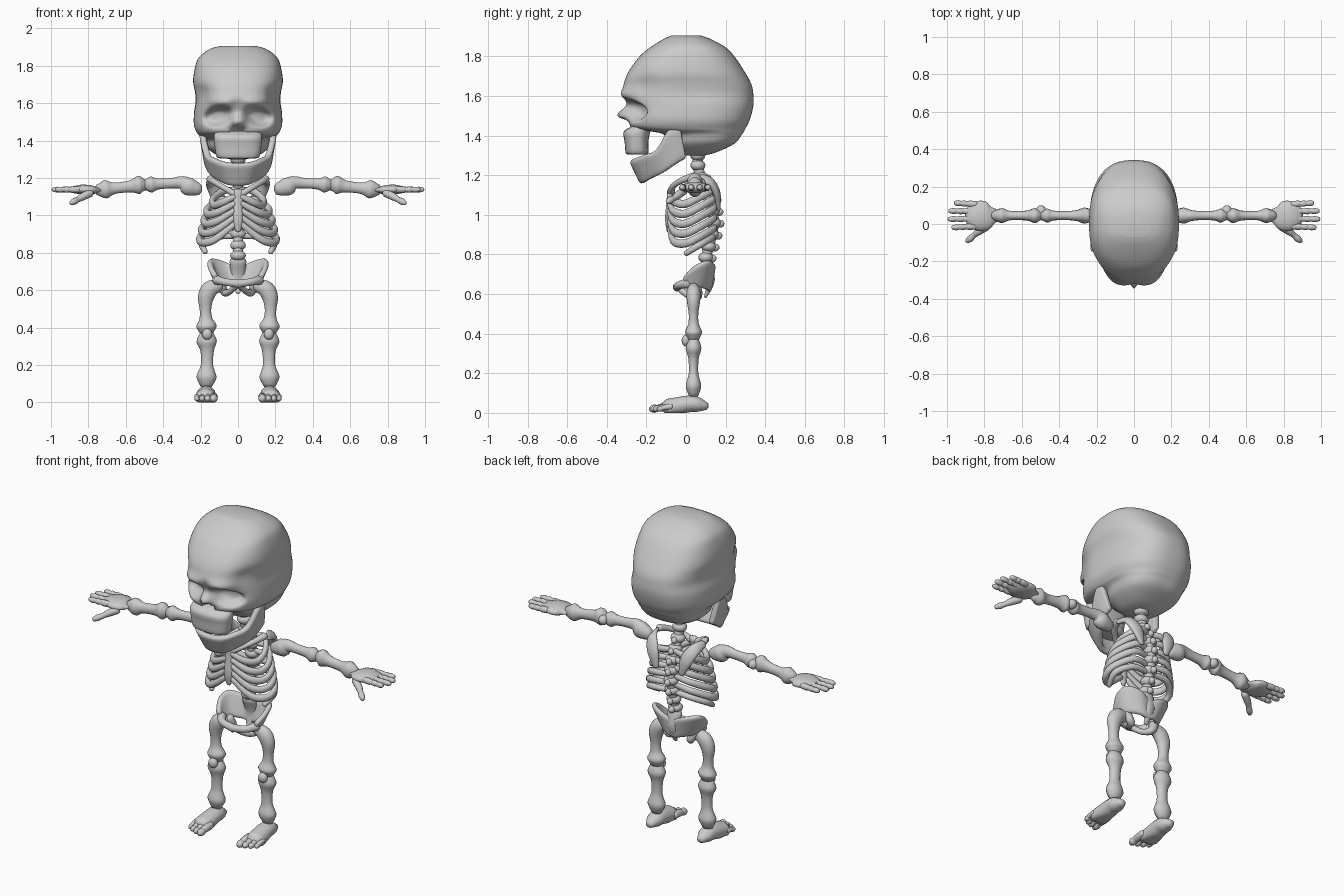
import bpy, bmesh, math
from mathutils import Vector

bone_mat = bpy.data.materials.new("bone grey")
bone_mat.diffuse_color = (0.6, 0.6, 0.6, 1)


def spline(rows, k):
    """Catmull-Rom resampling of equal-length tuples."""
    out = []
    n = len(rows)
    for i in range(n - 1):
        p = [rows[max(0, min(n - 1, i + d))] for d in (-1, 0, 1, 2)]
        for j in range(k):
            t = j / k
            out.append([0.5 * (2 * b + (c - a) * t + (2 * a - 5 * b + 4 * c - d) * t * t
                               + (3 * b - a - 3 * c + d) * t ** 3) for a, b, c, d in zip(*p)])
    out.append(list(rows[-1]))
    return out


def finish(name, bm, mirror=False):
    bmesh.ops.recalc_face_normals(bm, faces=bm.faces)
    for f in bm.faces:
        f.smooth = True
    me = bpy.data.meshes.new(name)
    bm.to_mesh(me)
    bm.free()
    me.materials.append(bone_mat)
    ob = bpy.data.objects.new(name, me)
    bpy.context.collection.objects.link(ob)
    if mirror:
        m = ob.modifiers.new("mirror", 'MIRROR')
        m.use_mirror_merge = False
    return ob


def skin(bm, rings, a=None, b=None):
    """Bridge rings of points and close the ends with points a and b."""
    vs = [[bm.verts.new(p) for p in r] for r in rings]
    n = len(vs[0])
    for r, s in zip(vs, vs[1:]):
        for i in range(n):
            bm.faces.new((r[i], r[(i + 1) % n], s[(i + 1) % n], s[i]))
    for r, tip in ((vs[0], a), (vs[-1], b)):
        c = bm.verts.new(tip)
        for i in range(n):
            bm.faces.new((r[i], r[(i + 1) % n], c))


def tube(name, pts, mirror=True, wide=1.0, tall=1.0, k=4, seg=14, floor=None):
    """Bone swept through (x, y, z, radius) points with rounded ends."""
    rows = spline(pts, k)
    P = [Vector(r[:3]) for r in rows]
    R = [max(r[3], 0.004) for r in rows]
    d = (P[-1] - P[0]).normalized()
    ref = Vector((0, 1, 0)) if abs(d.z) > 0.6 else Vector((0, 0, 1))
    t0, t1 = (P[0] - P[1]).normalized(), (P[-1] - P[-2]).normalized()
    a, b = P[0] + t0 * R[0] * 0.7, P[-1] + t1 * R[-1] * 0.7
    P = [P[0] + t0 * R[0] * 0.5] + P + [P[-1] + t1 * R[-1] * 0.5]
    R = [R[0] * 0.72] + R + [R[-1] * 0.72]
    rings = []
    for i, p in enumerate(P):
        t = (P[min(i + 1, len(P) - 1)] - P[max(i - 1, 0)]).normalized()
        s = t.cross(ref).normalized()
        n = s.cross(t)
        rings.append([p + R[i] * (s * wide * math.cos(q) + n * tall * math.sin(q))
                      for q in (2 * math.pi * j / seg for j in range(seg))])
    bm = bmesh.new()
    skin(bm, rings, a, b)
    if floor is not None:
        for v in bm.verts:
            v.co.z = max(v.co.z, floor)
    return finish(name, bm, mirror)


def ball(name, c, r, mirror=False):
    bm = bmesh.new()
    bmesh.ops.create_uvsphere(bm, u_segments=14, v_segments=10, radius=1)
    for v in bm.verts:
        v.co = Vector(c) + Vector(v.co[i] * r[i] for i in range(3))
    return finish(name, bm, mirror)


def wall(name, half, thick):
    """Curved symmetric plate from stations (x, y, top z, foot x, foot y, foot z)."""
    other = [(-s[0], s[1], s[2], -s[3], s[4], s[5]) for s in reversed(half[1:])]
    bm = bmesh.new()
    grid = []
    for s in spline(other + list(half), 4):
        top, foot = Vector(s[:3]), Vector(s[3:])
        grid.append([bm.verts.new(top.lerp(foot, j / 5)) for j in range(6)])
    for g, h in zip(grid, grid[1:]):
        for j in range(5):
            bm.faces.new((g[j], h[j], h[j + 1], g[j + 1]))
    ob = finish(name, bm)
    m = ob.modifiers.new("thickness", 'SOLIDIFY')
    m.thickness, m.offset = thick, 0
    ob.modifiers.new("round", 'SUBSURF').levels = 1
    return ob


def loft(name, table, power, shape=None, seg=96, k=6):
    """Stack of rounded horizontal sections (z, front y, back y, half width)."""
    rings = []
    for z, f, b, w in spline(table, k):
        ring = []
        for j in range(seg):
            q = 2 * math.pi * j / seg
            c, s = math.cos(q), math.sin(q)
            e = 2 / power
            x = w * math.copysign(abs(c) ** e, c)
            y = (f + b) / 2 + (b - f) / 2 * math.copysign(abs(s) ** e, s)
            p = Vector((x, y, z))
            ring.append(shape(p) if shape else p)
        rings.append(ring)
    lo, hi = table[0], table[-1]
    bm = bmesh.new()
    skin(bm, rings, (0, (lo[1] + lo[2]) / 2, lo[0]), (0, (hi[1] + hi[2]) / 2, hi[0]))
    return finish(name, bm)


def face(p):
    """Presses in sockets and temples, pulls out nose, brows and cheeks."""
    x, y, z = abs(p.x), p.y, p.z
    if y < -0.08:
        def g(cx, cz, rx, rz, e=2):
            return math.exp(-(((x - cx) / rx) ** 2 + ((z - cz) / rz) ** 2) ** (e / 2))
        p.y += 0.065 * g(0.108, 1.53 - 0.15 * (x - 0.108), 0.07, 0.048, 5)
        p.y -= 0.055 * g(0, 1.505, 0.03, 0.035)
        p.y += 0.07 * g(0, 1.452, 0.03 - 0.2 * max(0, min(0.1, z - 1.45)), 0.03, 5)
        p.y -= 0.012 * g(0.1, 1.605, 0.07, 0.025)
        p.y += 0.015 * g(0, 1.60, 0.025, 0.03)
    t = math.exp(-((y + 0.22) / 0.07) ** 2 - ((z - 1.64) / 0.07) ** 2)
    p.x *= 1 - 0.09 * t
    return p


# skull, upper jaw and lower jaw
loft("cranium", [(1.30, -0.01, 0.09, 0.04), (1.315, -0.05, 0.15, 0.10), (1.36, -0.09, 0.245, 0.165),
                 (1.41, -0.12, 0.285, 0.19), (1.435, -0.265, 0.30, 0.215), (1.48, -0.29, 0.322, 0.235),
                 (1.55, -0.295, 0.34, 0.235), (1.61, -0.325, 0.34, 0.226), (1.66, -0.315, 0.33, 0.23),
                 (1.72, -0.292, 0.298, 0.24), (1.80, -0.235, 0.245, 0.228), (1.85, -0.175, 0.195, 0.205),
                 (1.89, -0.11, 0.12, 0.15), (1.907, -0.07, 0.07, 0.09)], 2.5, face)
loft("upper_jaw", [(1.305, -0.295, -0.20, 0.095), (1.315, -0.305, -0.19, 0.115), (1.37, -0.31, -0.19, 0.125),
                   (1.42, -0.315, -0.18, 0.13), (1.45, -0.27, -0.17, 0.12)], 2.6, seg=40, k=3)
wall("lower_jaw", [(0, -0.272, 1.28, 0, -0.215, 1.16), (0.075, -0.262, 1.285, 0.05, -0.205, 1.165),
                   (0.13, -0.21, 1.305, 0.09, -0.17, 1.185), (0.165, -0.15, 1.33, 0.135, -0.11, 1.215),
                   (0.19, -0.09, 1.43, 0.16, -0.05, 1.255), (0.19, -0.03, 1.45, 0.16, 0.0, 1.285)], 0.035)

# spine
spine = [(0.06, 1.30), (0.06, 1.25), (0.075, 1.19), (0.105, 1.135), (0.125, 1.08), (0.135, 1.02),
         (0.14, 0.96), (0.13, 0.90), (0.115, 0.84), (0.10, 0.785)]
tube("spinal_core", [(0, y, z, 0.027) for y, z in spine], mirror=False)
for y, z in spine:
    ball("vertebra", (0, y, z), (0.043, 0.038, 0.029))
    if z < 1.2:
        ball("vertebra_spine", (0, y + 0.032, z - 0.005), (0.018, 0.022, 0.02))

# rib cage
for i, w in enumerate((0.135, 0.165, 0.18, 0.193, 0.203)):
    zb, zf = 1.135 - 0.05 * i, 1.10 - 0.037 * i
    tube("rib", [(0.02, 0.13, zb, 0.016), (0.6 * w, 0.14, zb - 0.005, 0.019), (w, 0.06, zb - 0.05, 0.02),
                 (0.95 * w, -0.01, zb - 0.08, 0.021), (0.62 * w, -0.065, zb - 0.065, 0.02),
                 (0.02, -0.085, zf, 0.015)], wide=0.8)
tube("floating_rib", [(0.02, 0.13, 0.89, 0.015), (0.12, 0.13, 0.885, 0.018), (0.19, 0.07, 0.85, 0.018),
                      (0.175, 0.0, 0.805, 0.014)])
tube("breastbone", [(0, -0.075, 1.12, 0.034), (0, -0.085, 1.06, 0.024), (0, -0.09, 0.98, 0.027),
                    (0, -0.088, 0.92, 0.016)], mirror=False, tall=0.6)
tube("collar_bone", [(0.02, -0.075, 1.115, 0.019), (0.07, -0.065, 1.145, 0.015), (0.12, -0.02, 1.175, 0.016),
                     (0.15, 0.04, 1.195, 0.02)])
tube("shoulder_blade", [(0.155, 0.06, 1.185, 0.022), (0.14, 0.12, 1.17, 0.034), (0.11, 0.155, 1.11, 0.038),
                        (0.085, 0.165, 1.03, 0.018)], tall=0.5)

# pelvis
wall("pelvis", [(0, 0.125, 0.725, 0, 0.115, 0.61), (0.075, 0.14, 0.755, 0.045, 0.11, 0.62),
                (0.145, 0.105, 0.77, 0.09, 0.075, 0.63), (0.155, 0.04, 0.74, 0.105, 0.04, 0.63),
                (0.125, -0.015, 0.685, 0.105, 0.0, 0.635)], 0.028)
tube("sacrum", [(0, 0.105, 0.755, 0.045), (0, 0.125, 0.67, 0.035), (0, 0.10, 0.59, 0.014)], mirror=False, tall=0.6)
tube("pubic_bone", [(0.115, 0.01, 0.655, 0.026), (0.075, -0.035, 0.645, 0.02), (0, -0.045, 0.635, 0.022)])
tube("sit_bone", [(0.095, 0.05, 0.635, 0.027), (0.072, 0.06, 0.59, 0.022), (0.045, 0.015, 0.592, 0.016),
                  (0.005, -0.035, 0.63, 0.017)])

# arms
AY = 0.045
tube("upper_arm", [(0.215, AY, 1.14, 0.035), (0.265, AY, 1.155, 0.05), (0.30, AY, 1.175, 0.036),
                   (0.36, AY, 1.172, 0.028), (0.43, AY, 1.168, 0.031), (0.462, AY, 1.165, 0.044),
                   (0.485, AY, 1.163, 0.034)], wide=0.85)
tube("forearm", [(0.505, AY, 1.162, 0.034), (0.53, AY, 1.162, 0.05), (0.575, AY, 1.155, 0.033),
                 (0.66, AY, 1.145, 0.031), (0.705, AY, 1.14, 0.05), (0.74, AY, 1.137, 0.036)], wide=0.8)
ball("elbow", (0.497, 0.07, 1.16), (0.028, 0.03, 0.028), True)
tube("palm", [(0.755, 0.045, 1.135, 0.045), (0.785, 0.042, 1.136, 0.075), (0.83, 0.045, 1.138, 0.08),
              (0.855, 0.047, 1.138, 0.07)], tall=0.34)
for y, tip in ((0.105, 0.955), (0.067, 0.985), (0.028, 0.988), (-0.012, 0.968)):
    tube("finger", [(0.845 + (tip - 0.845) * u, y + (y - 0.045) * 0.12 * u, 1.138, r)
                    for u, r in ((0, 0.017), (0.3, 0.018), (0.42, 0.014), (0.6, 0.017), (0.7, 0.013),
                                 (0.85, 0.016), (1, 0.012))], k=3, seg=10)
tube("thumb", [(0.79, -0.015, 1.12, 0.022), (0.83, -0.04, 1.10, 0.02), (0.855, -0.06, 1.085, 0.015),
               (0.875, -0.078, 1.075, 0.018), (0.892, -0.092, 1.066, 0.012)], k=3, seg=10)

# legs
LY = 0.038
tube("thigh_bone", [(0.105, LY, 0.625, 0.034), (0.15, LY, 0.605, 0.045), (0.172, LY, 0.56, 0.042),
                    (0.174, LY, 0.50, 0.031), (0.172, LY, 0.45, 0.034), (0.169, LY, 0.41, 0.054),
                    (0.168, LY, 0.385, 0.044)], tall=0.8)
ball("kneecap", (0.165, 0.0, 0.365), (0.028, 0.022, 0.03), True)
tube("shin_bone", [(0.168, LY, 0.36, 0.042), (0.167, LY, 0.325, 0.054), (0.165, LY, 0.275, 0.036),
                   (0.166, LY, 0.20, 0.033), (0.168, LY, 0.14, 0.053), (0.17, LY, 0.105, 0.042)], tall=0.75)

# feet
tube("foot", [(0.17, 0.095, 0.035, 0.028), (0.17, 0.06, 0.042, 0.045), (0.17, 0.02, 0.046, 0.05),
              (0.172, -0.04, 0.035, 0.054), (0.174, -0.085, 0.025, 0.056)], tall=0.85, floor=0)
for x, y, r in ((0.13, -0.175, 0.022), (0.162, -0.17, 0.018), (0.192, -0.158, 0.017), (0.219, -0.14, 0.015)):
    tube("toe", [(x, -0.075, 0.032, r), (x, (y - 0.08) / 2, 0.027, r * 0.95),
                 (x, y * 0.6 - 0.036, 0.024, r * 0.82), (x, y + 0.012, 0.021, r), (x, y, 0.018, r * 0.75)],
         k=3, seg=10, floor=0)
